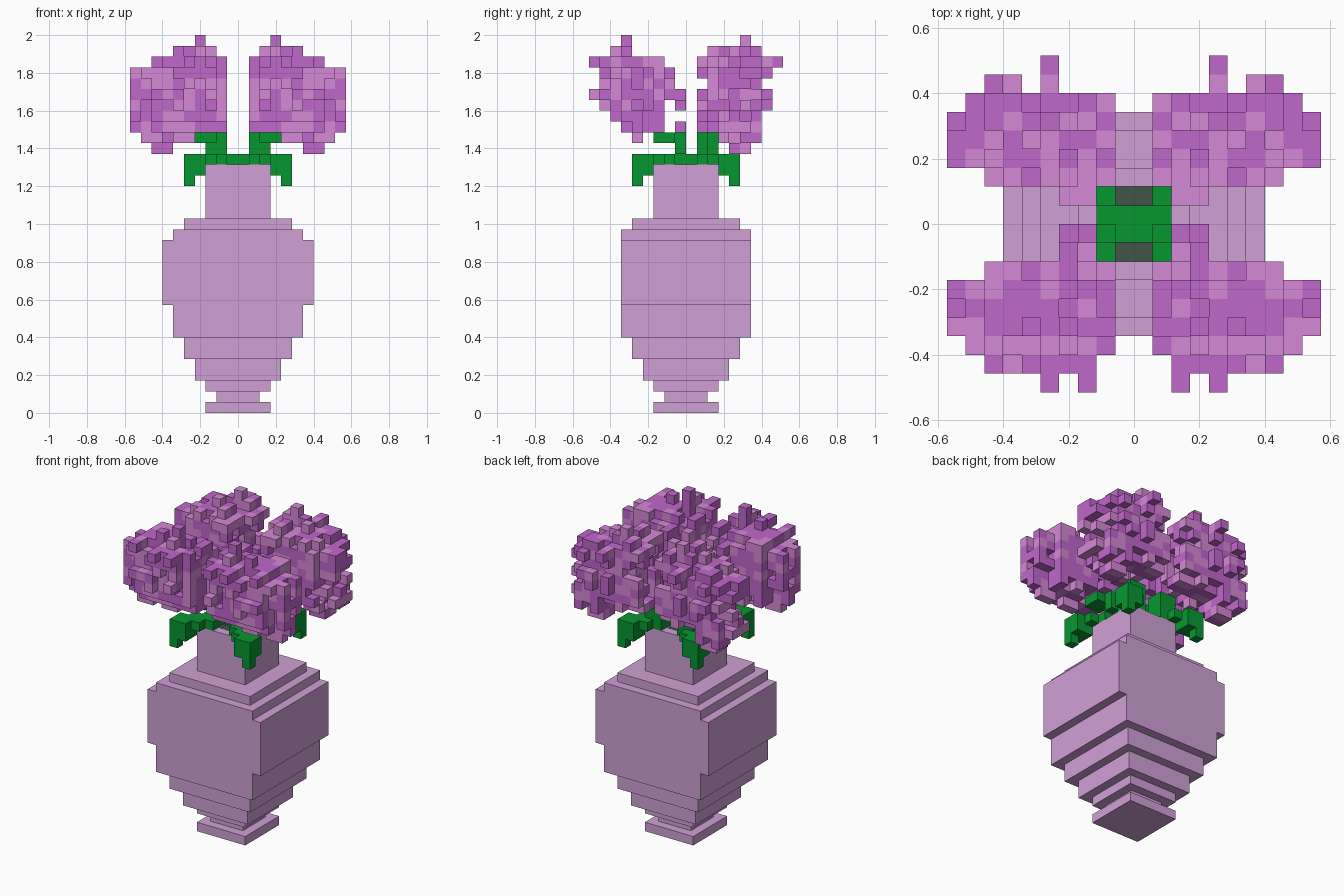
import bpy, bmesh, random
from mathutils import Vector

random.seed(7)
U = 2 / 35  # edge of one block

cube = bpy.data.objects.get("Cube")
if cube:
    bpy.data.objects.remove(cube, do_unlink=True)


def material(name, r, g, b):
    mat = bpy.data.materials.new(name)
    mat.use_nodes = True
    mat.diffuse_color = (r, g, b, 1)
    mat.node_tree.nodes["Principled BSDF"].inputs["Base Color"].default_value = (r, g, b, 1)
    return mat


LILAC = material("pale lilac", .63, .355, .67)
PURPLE = material("petal purple", .53, .135, .60)
PINK = material("petal pink", .67, .25, .67)
GREEN = material("leaf green", .002, .31, .03)
SOIL = material("dark soil", .052, .09, .068)


def finish(name, bm, *mats):
    mesh = bpy.data.meshes.new(name)
    bm.to_mesh(mesh)
    bm.free()
    for mat in mats:
        mesh.materials.append(mat)
    obj = bpy.data.objects.new(name, mesh)
    bpy.context.collection.objects.link(obj)
    return obj


def blocks(name, boxes, mat):
    """Boxes given as pairs of opposite corners in block units."""
    bm = bmesh.new()
    for low, high in boxes:
        low, high = Vector(low), Vector(high)
        verts = bmesh.ops.create_cube(bm, size=1)["verts"]
        for v in verts:
            v.co = U * ((low + high) / 2 + v.co * (high - low))
    return finish(name, bm, mat)


def tier(rx, ry, bottom, top):
    return (-rx, -ry, bottom), (rx, ry, top)


# Vase body: stepped tiers
blocks("vase_body", [
    tier(3, 3, 0, 1), tier(2, 2, 1, 2), tier(3, 3, 2, 3), tier(4, 4, 3, 5),
    tier(5, 5, 5, 7), tier(6, 6, 7, 10), tier(7, 6, 10, 16),
    tier(6, 6, 16, 17), tier(5, 5, 17, 18)], LILAC)

# Hollow neck and the soil inside it
neck = []
for s in (-1, 1):
    neck.append(((-3, min(2 * s, 3 * s), 18), (3, max(2 * s, 3 * s), 23)))
    neck.append(((min(2 * s, 3 * s), -2, 18), (max(2 * s, 3 * s), 2, 23)))
blocks("vase_neck", neck, LILAC)
blocks("soil", [tier(2, 2, 18, 22)], SOIL)


# Stems and drooping corner leaves
def flipped(box, sx, sy):
    (a, b, c), (d, e, f) = box
    xs, ys = sorted((a * sx, d * sx)), sorted((b * sy, e * sy))
    return (xs[0], ys[0], c), (xs[1], ys[1], f)


leaf = [((1, 0, 23), (2, 2, 24)), ((1, 1, 23), (3, 3, 24)),
        ((2, 2, 23), (4, 4, 24)), ((3, 3, 22), (5, 5, 24)),
        ((4, 4, 21), (5, 5, 22))]
stem = [((1, -1, 24), (3, 0, 26)), ((2, -3, 25), (4, -1, 26)),
        ((1, 1, 24), (2, 3, 26)), ((2, 2, 24), (3, 3, 26))]
blocks("leaves", [flipped(b, sx, sy) for b in leaf
                  for sx in (-1, 1) for sy in (-1, 1)], GREEN)
blocks("stems", [tier(2, 1, 23, 24)] + [flipped(b, sx, 1) for b in stem
                                        for sx in (-1, 1)], GREEN)

# Flower outlines: width and depth spans for each layer, bottom to top
WIDTH = [(6, 8), (4, 9)] + [(1, 10)] * 6 + [(1, 8), (2, 6), (3, 4)]
FRONT = [None, (-5, -4), (-6, 0), (-7, -1), (-8, 0), (-9, 0), (-8, -1),
         (-8, -1), (-9, -2), (-7, -5), (-6, -5)]
BACK = [(4, 6), (3, 7), (1, 8), (1, 7), (1, 8), (1, 8), (1, 7),
        (1, 8), (1, 9), (2, 7), (5, 6)]
REACH = [4, 4, 8, 10, 10, 10, 9, 8, 5]  # widest x by distance from the middle


def flower_cells(depth, side):
    cells = set()
    for k, span in enumerate(depth):
        if not span:
            continue
        for x in range(*WIDTH[k]):
            for y in range(*span):
                far = int(abs(y + .5))
                inner = 2 if far < 2 else 1
                if far > 6:
                    inner = 2 if side < 0 else 4
                if not inner <= x < REACH[far] or (far == 8 and x % 2):
                    continue
                d = (abs(x - 5) / 5) ** 2.5 + (abs(y + .5 - 4.7 * side) / 4.5) ** 2.5
                d += (abs(k - 5) / 5.5) ** 2.5
                tip = k == 0 or far == 8 or (x == 3 and far == 5)
                if tip or d < .3 or (d < 1.75 and random.random() < .54):
                    cells.add((x, y, 24 + k))
    return cells


STEPS = [(1, 0, 0), (-1, 0, 0), (0, 1, 0), (0, -1, 0), (0, 0, 1), (0, 0, -1)]


def shift(cell, step):
    return tuple(a + b for a, b in zip(cell, step))


def flower(name, cells):
    """Skin of the block cluster, with one petal colour per block."""
    bm = bmesh.new()
    cells = {c for c in cells if any(shift(c, s) in cells for s in STEPS)}
    for cell in sorted(cells):
        shade = int(random.random() < .38)
        middle = Vector(cell) + Vector((.5, .5, .5))
        for step in STEPS:
            if shift(cell, step) in cells:
                continue
            n = Vector(step)
            a = Vector((n.y, n.z, n.x)) / 2
            b = n.cross(a)
            c = middle + n / 2
            corners = (c - a - b, c + a - b, c + a + b, c - a + b)
            face = bm.faces.new([bm.verts.new(p * U) for p in corners])
            face.material_index = shade
    return finish(name, bm, PURPLE, PINK)


# Two blooms on the left, mirrored to the right
for place, depth, side in (("front", FRONT, -1), ("back", BACK, 1)):
    bloom = flower(place + "_flowers", flower_cells(depth, side))
    mirror = bloom.modifiers.new("mirror", 'MIRROR')
    mirror.use_mirror_merge = False
